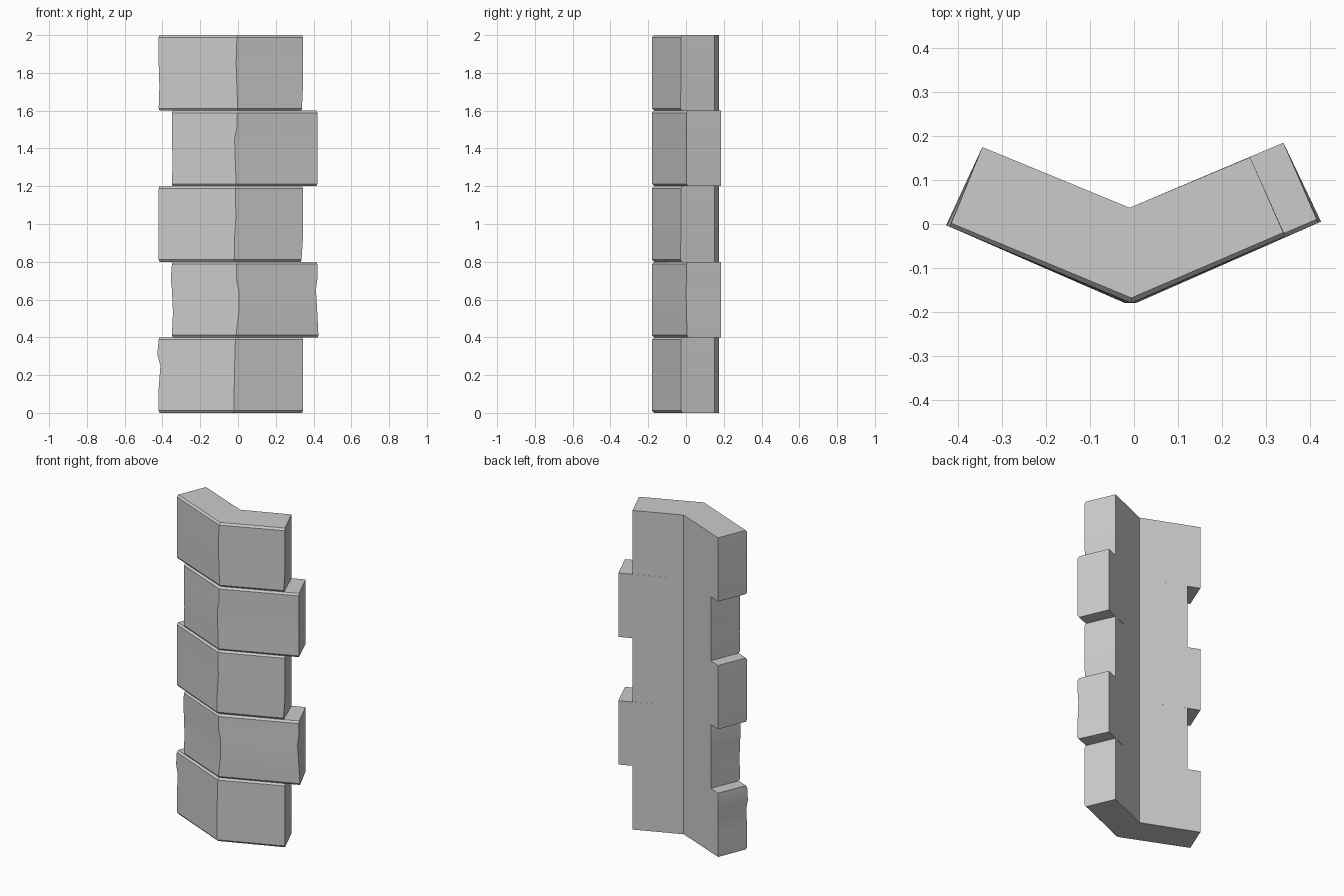
import bpy
import bmesh
from mathutils import Vector

cube = bpy.data.objects.get("Cube")
if cube:
    bpy.data.objects.remove(cube, do_unlink=True)

stone = bpy.data.materials.new("grey stone")
stone.use_nodes = True
GREY = (0.6, 0.6, 0.6, 1)
stone.diffuse_color = GREY
stone.node_tree.nodes["Principled BSDF"].inputs["Base Color"].default_value = GREY

COURSE = 0.4
CHAMFER = 0.012
# Two wings meet at a ridge; each end is a (front, back) pair of corners
LEFT_END = {"long": ((0.42, 0.003), (0.34, 0.185)),
            "short": ((0.344, -0.027), (0.264, 0.152))}
RIGHT_END = {"long": ((-0.42, -0.006), (-0.345, 0.175)),
             "short": ((-0.35, -0.036), (-0.275, 0.146))}
# Weathered ridge offsets at five heights of each course, bottom to top
RIDGE = [(-.02, -.02, -.018, -.016, -.014),
         (-.01, .004, .004, -.008, -.008),
         (-.02, -.018, -.01, -.014, -.014),
         (-.01, -.014, -.018, -.006, -.004),
         (-.002, -.006, -.01, -.008, -.006)]
# Worn spots along the outer ends: (course, level) -> outward shift
RIGHT_WEAR = {(0, 2): -.01, (0, 3): .008, (1, 3): .006, (1, 1): -.006,
              (3, 1): -.004, (4, 1): -.004}
LEFT_WEAR = {(1, 0): .006, (1, 2): -.008, (2, 0): -.008, (4, 0): -.006}
LEVELS = (CHAMFER, 0.13, 0.25, 0.31, COURSE - CHAMFER)


def outline(course, level, inset):
    """Angled plan of one course, pulled back at the front by the inset."""
    odd = course % 2
    lf, lb = map(Vector, LEFT_END["long" if odd else "short"])
    rf, rb = map(Vector, RIGHT_END["short" if odd else "long"])
    ridge = Vector((RIDGE[course][level], -0.18 + inset))
    l_dir = (lf - Vector((0, -0.18))).normalized()
    r_dir = (rf - Vector((0, -0.18))).normalized()
    lf += l_dir * (LEFT_WEAR.get((course, level), 0) - inset * .4)
    rf += r_dir * (RIGHT_WEAR.get((course, level), 0) - inset * .4)
    lf.y += inset * .8
    rf.y += inset * .8
    return rf, ridge, lf, lb, Vector((-0.01, 0.037)), rb


# Stack the courses as one continuous loft with ledges at the ends
bm = bmesh.new()
rings = []
for c in range(5):
    base = c * COURSE
    steps = [(0, 0, CHAMFER)]
    steps += [(z, i, 0) for i, z in enumerate(LEVELS)]
    steps += [(COURSE, 4, CHAMFER)]
    for z, level, inset in steps:
        rings.append([bm.verts.new((p.x, p.y, base + z))
                      for p in outline(c, level, inset)])
for low, high in zip(rings, rings[1:]):
    for i in range(6):
        j = (i + 1) % 6
        bm.faces.new((low[i], low[j], high[j], high[i]))

# Close each end as two wing quads
for ring in (rings[0], rings[-1]):
    bm.faces.new((ring[0], ring[1], ring[4], ring[5]))
    bm.faces.new((ring[1], ring[2], ring[3], ring[4]))
bmesh.ops.dissolve_degenerate(bm, dist=0.0005, edges=bm.edges[:])
bmesh.ops.recalc_face_normals(bm, faces=bm.faces[:])

mesh = bpy.data.meshes.new("corner_stones")
bm.to_mesh(mesh)
bm.free()
mesh.materials.append(stone)
wall = bpy.data.objects.new("corner_stones", mesh)
bpy.context.collection.objects.link(wall)
bpy.context.view_layer.objects.active = wall
wall.select_set(True)
bpy.ops.object.shade_smooth_by_angle(angle=0.4)
